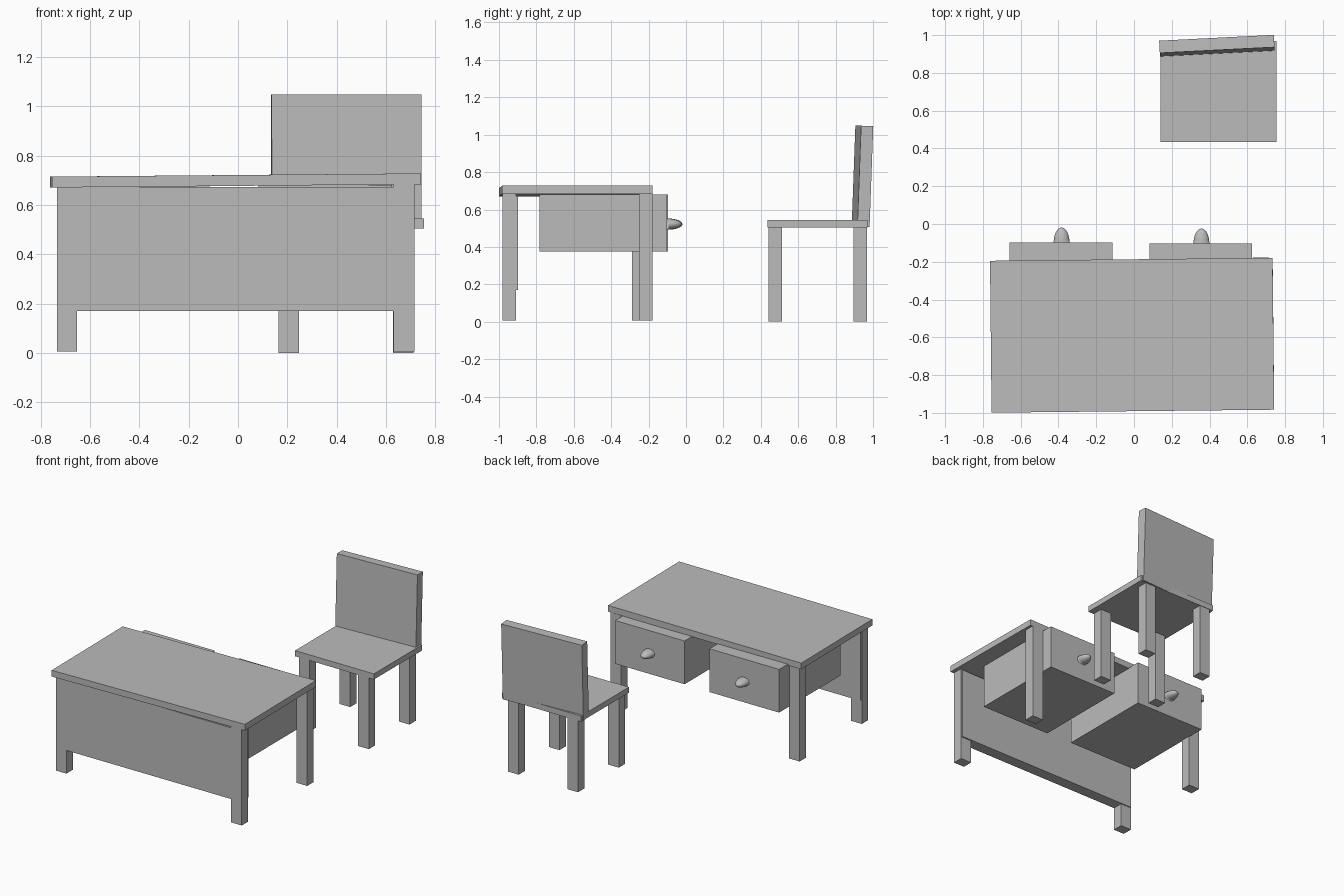
import bpy, bmesh
from math import radians
from mathutils import Matrix

cube = bpy.data.objects.get("Cube")
if cube:
    bpy.data.objects.remove(cube, do_unlink=True)

GREY = (0.5, 0.5, 0.5, 1.0)
mat = bpy.data.materials.new("plain grey")
mat.use_nodes = True
mat.diffuse_color = GREY
mat.node_tree.nodes["Principled BSDF"].inputs["Base Color"].default_value = GREY


def finish(name, bm):
    mesh = bpy.data.meshes.new(name)
    bm.to_mesh(mesh)
    bm.free()
    mesh.materials.append(mat)
    obj = bpy.data.objects.new(name, mesh)
    bpy.context.collection.objects.link(obj)
    return obj


def box(name, xs, ys, zs, tilt=(0, 0, 0)):
    """Box between three coordinate ranges, turned about its centre."""
    bm = bmesh.new()
    bmesh.ops.create_cube(bm, size=1)
    bm.transform(Matrix.Diagonal([r[1] - r[0] for r in (xs, ys, zs)] + [1]))
    obj = finish(name, bm)
    obj.location = [sum(r) / 2 for r in (xs, ys, zs)]
    obj.rotation_euler = [radians(a) for a in tilt]
    return obj


def knob(name, x, y, z):
    """Pointed half ellipsoid, its flat side on the drawer front."""
    bm = bmesh.new()
    bmesh.ops.create_uvsphere(bm, u_segments=24, v_segments=16, radius=1)
    geom = bm.verts[:] + bm.edges[:] + bm.faces[:]
    bmesh.ops.bisect_plane(bm, geom=geom, plane_co=(0, 0, 0),
                           plane_no=(0, 0, 1), clear_inner=True)
    bmesh.ops.holes_fill(bm, edges=[e for e in bm.edges if e.is_boundary])
    bm.transform(Matrix.Diagonal((0.042, 0.03, 0.08, 1)))
    bm.transform(Matrix.Rotation(radians(-90), 4, 'X'))
    for f in bm.faces:
        f.smooth = len(f.verts) < 5
    for e in bm.edges:
        e.smooth = all(len(f.verts) < 5 for f in e.link_faces)
    finish(name, bm).location = (x, y, z)


# Desk: slightly skewed top, modesty panel and legs
box("desk_top", (-0.758, 0.738), (-0.991, -0.187), (0.677, 0.721), (0, -0.5, 0.6))
box("desk_front_panel", (-0.73, 0.71), (-0.98, -0.9), (0.17, 0.672), (0, 0, 0.1))
for side, xs, rear in (("right", (-0.735, -0.652), (-0.288, -0.215)),
                       ("left", (0.63, 0.715), (-0.25, -0.178))):
    box(f"desk_front_{side}_leg", xs, (-0.98, -0.908), (0.006, 0.685))
    box(f"desk_rear_{side}_leg", xs, rear, (0.006, 0.685))

# Drawers, pulled out a little toward the chair, each with a knob
for side, xs, back in (("right", (-0.658, -0.115), -0.097),
                       ("left", (0.083, 0.625), -0.102)):
    box(f"{side}_drawer", xs, (back - 0.682, back), (0.375, 0.68))
    knob(f"{side}_drawer_knob", sum(xs) / 2 + 0.003, back - 0.002, 0.522)

# Chair: seat, leaning backrest and legs
box("chair_seat", (0.14, 0.755), (0.435, 0.97), (0.505, 0.545))
box("chair_backrest", (0.135, 0.743), (0.911, 0.976), (0.508, 1.047), (-2.1, 0, 2.9))
for side, xs in (("right", (0.165, 0.248)), ("left", (0.628, 0.711))):
    box(f"chair_front_{side}_leg", xs, (0.442, 0.513), (0, 0.51))
    box(f"chair_rear_{side}_leg", xs, (0.895, 0.967), (0, 0.51))
